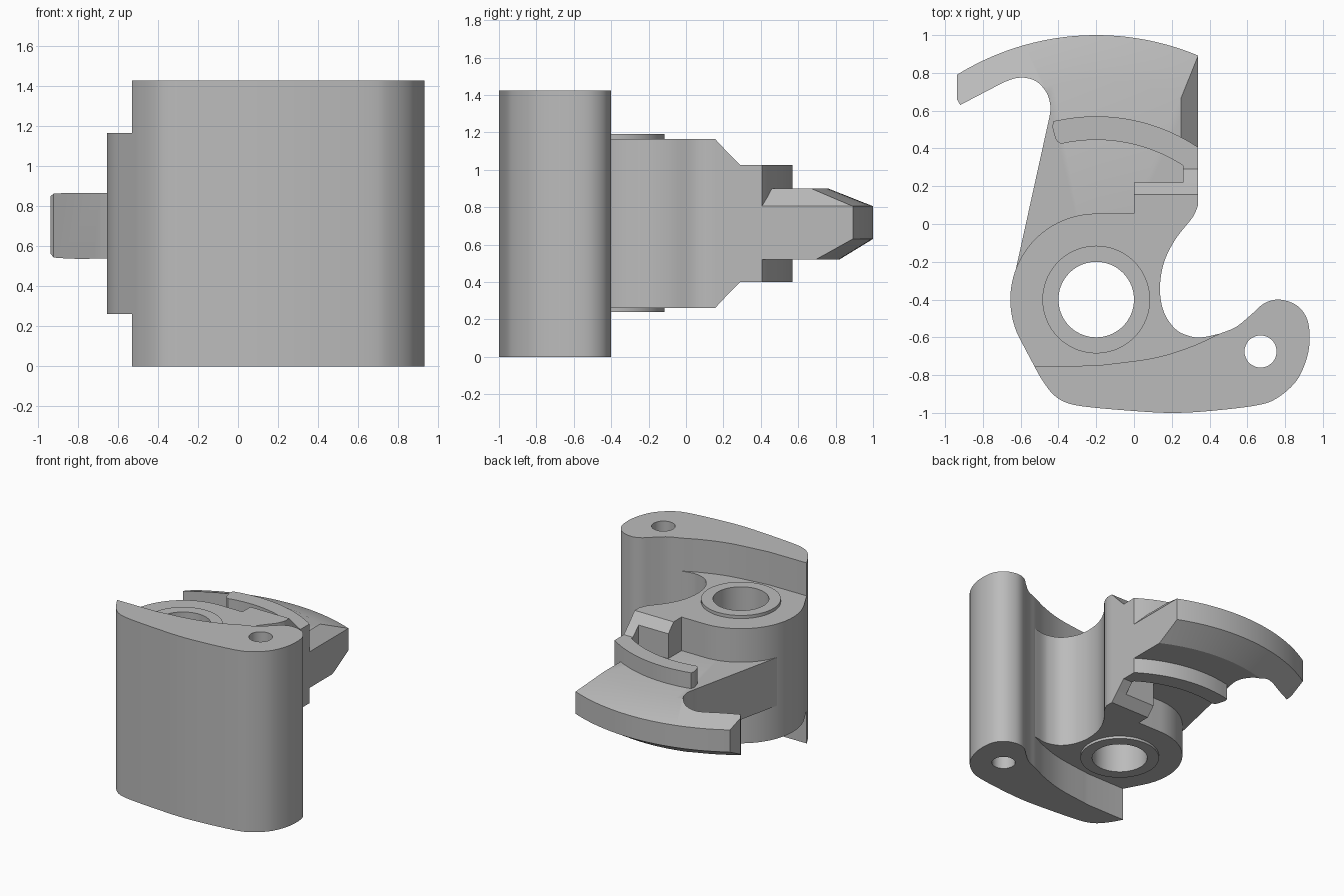
import bpy, bmesh, math
from mathutils import Vector

if "Cube" in bpy.data.objects:
    bpy.data.objects.remove(bpy.data.objects["Cube"], do_unlink=True)

MID = 0.7125              # height of the symmetry plane
HUB = Vector((-0.2, -0.4))  # pivot axis
AXES = {"x": lambda a, b, c: (c, a, b),
        "y": lambda a, b, c: (a, c, b),
        "z": lambda a, b, c: (a, b, c)}

grey = bpy.data.materials.new("plain grey")
grey.use_nodes = True
grey.diffuse_color = (0.5, 0.5, 0.5, 1)
grey.node_tree.nodes["Principled BSDF"].inputs["Base Color"].default_value = (0.5, 0.5, 0.5, 1)


def make(name, bm):
    bmesh.ops.recalc_face_normals(bm, faces=bm.faces)
    mesh = bpy.data.meshes.new(name)
    bm.to_mesh(mesh)
    bm.free()
    mesh.materials.append(grey)
    ob = bpy.data.objects.new(name, mesh)
    bpy.context.collection.objects.link(ob)
    return ob


def prism(name, pts, lo, hi, axis="z"):
    """Extrude a closed outline along an axis."""
    bm = bmesh.new()
    put = AXES[axis]
    face = bm.faces.new([bm.verts.new(put(p[0], p[1], lo)) for p in pts])
    ext = bmesh.ops.extrude_face_region(bm, geom=[face])["geom"]
    bmesh.ops.translate(bm, vec=put(0, 0, hi - lo),
                        verts=[v for v in ext if isinstance(v, bmesh.types.BMVert)])
    return make(name, bm)


def lathe(name, profile, steps=160):
    """Revolve a closed (radius, z) profile about the pivot axis."""
    bm = bmesh.new()
    vs = [bm.verts.new((HUB.x + r, HUB.y, z)) for r, z in profile]
    es = [bm.edges.new((a, b)) for a, b in zip(vs, vs[1:])]
    bmesh.ops.spin(bm, geom=vs + es, cent=(HUB.x, HUB.y, 0), axis=(0, 0, 1),
                   angle=2 * math.pi, steps=steps)
    bmesh.ops.remove_doubles(bm, verts=bm.verts, dist=0.0001)
    return make(name, bm)


def boolean(ob, tool, op="DIFFERENCE"):
    mod = ob.modifiers.new("cut", "BOOLEAN")
    mod.operation, mod.object, mod.solver = op, tool, "EXACT"
    bpy.context.view_layer.objects.active = ob
    bpy.ops.object.modifier_apply(modifier=mod.name)
    bpy.data.objects.remove(tool, do_unlink=True)


def arc(r, start, end, n=32, c=HUB):
    """Points on a circle, angles in degrees."""
    angles = [math.radians(start + (end - start) * i / n) for i in range(n + 1)]
    return [(c[0] + r * math.cos(a), c[1] + r * math.sin(a)) for a in angles]


def spline(pts, n=6):
    """Smooth curve through the points."""
    p = [Vector(q) for q in pts]
    p = [2 * p[0] - p[1]] + p + [2 * p[-1] - p[-2]]
    out = []
    for a, b, c, d in zip(p, p[1:], p[2:], p[3:]):
        for i in range(n):
            t = i / n
            out.append(0.5 * (2 * b + (c - a) * t + (2 * a - 5 * b + 4 * c - d) * t * t
                              + (3 * b - a - 3 * c + d) * t ** 3))
    return out + [p[-2]]


def angle_at(r, x):
    return math.degrees(math.acos((x - HUB.x) / r))


# Full-height front block with its rounded lobe and pin hole
nose = spline([(-0.528, -0.752), (-0.49, -0.82), (-0.43, -0.9), (-0.36, -0.945),
               (-0.25, -0.968), (0, -0.99), (0.2, -1.0), (0.4, -0.99), (0.65, -0.96),
               (0.76, -0.92), (0.86, -0.83), (0.915, -0.71), (0.93, -0.6),
               (0.915, -0.5), (0.86, -0.43), (0.77, -0.4), (0.69, -0.42),
               (0.62, -0.48), (0.54, -0.545), (0.45, -0.582)])
inner_edge = spline([(0.45, -0.582), (0.3, -0.65), (0.1, -0.71), (-0.2, -0.75)])
block = prism("front_block", nose + inner_edge[1:], 0, 2 * MID)
boolean(block, prism("pin_cutter", arc(0.085, 0, 350, 35, (0.67, -0.675)), -0.1, 1.6))

# Hub body with the concave right flank
flank = spline([(0.34, 0.1), (0.31, 0.035), (0.22, -0.08), (0.16, -0.2), (0.138, -0.32),
                (0.145, -0.42), (0.175, -0.5), (0.23, -0.565), (0.3, -0.595),
                (0.36, -0.6), (0.45, -0.582)])
hub = prism("hub_body", arc(0.455, 210, 90) + [(0, 0.055), (0, 0.155), (0.34, 0.155)]
            + flank + [(0.4, -0.68), (-0.2, -0.78), (-0.528, -0.752)], 0.26, 1.165)
boolean(hub, prism("bore_cutter", arc(0.2, 0, 355, 71), -0.1, 1.6))

# Raised collar lining the bore
lathe("bore_collar", [(0.2, 0.24), (0.285, 0.24), (0.285, 1.19), (0.2, 1.19), (0.2, 0.24)], 72)


# Chamfered shoulder and the narrow link to the rib
def sloped(name, y0, y1, h0, h1, x0):
    prism(name, [(y0, MID + h0), (y1, MID + h1), (y1, MID - h1), (y0, MID - h0)], x0, 0.34, "x")


sloped("shoulder", 0.155, 0.22, 0.4525, 0.383, 0)
sloped("rib_link", 0.22, 0.29, 0.383, 0.3125, 0.26)

# Curved rib standing above and below the lever
R_OUT, R_IN = 0.97, 0.845
rib = (arc(R_OUT, angle_at(R_OUT, 0.34), angle_at(R_OUT, -0.405))
       + [(-0.425, 0.545), (-0.433, 0.515), (-0.415, 0.45), (-0.405, 0.435)]
       + arc(R_IN, angle_at(R_IN, -0.385), angle_at(R_IN, 0.26))
       + [(0.26, 0.29), (0.34, 0.29)])
prism("curved_rib", rib, MID - 0.3125, MID + 0.3125)

# Hooked lever, trimmed by a disc with a bevelled rim
hook = spline([(-0.447, 0.57), (-0.442, 0.62), (-0.46, 0.69), (-0.51, 0.75),
               (-0.57, 0.773), (-0.63, 0.771), (-0.69, 0.75)])
lever = prism("hook_lever", [(-0.63, -0.26)] + hook
              + [(-0.92, 0.63), (-0.937, 0.66), (-0.937, 1.2), (0.34, 1.2),
                 (0.34, 0.12), (0.1, -0.05), (-0.2, -0.1), (-0.5, -0.25)], 0.4, 1.0)
boolean(lever, lathe("rim_disc", [(0, 0.52), (1.22, 0.52), (1.4, 0.63), (1.4, 0.805),
                                  (1.16, 0.9), (0, 0.9)]), "INTERSECT")
boolean(lever, prism("end_bevel_cutter", [(0.231, 0.92), (0.359, 0.785), (0.4, 0.92)],
                     0.33, 1.3, "y"))

# Smooth the curved walls, keep the corners crisp
bpy.ops.object.select_all(action="DESELECT")
for ob in bpy.context.collection.objects:
    if ob.type == "MESH" and grey.name in ob.data.materials:
        ob.select_set(True)
        bpy.context.view_layer.objects.active = ob
bpy.ops.object.shade_smooth_by_angle(angle=math.radians(25))
